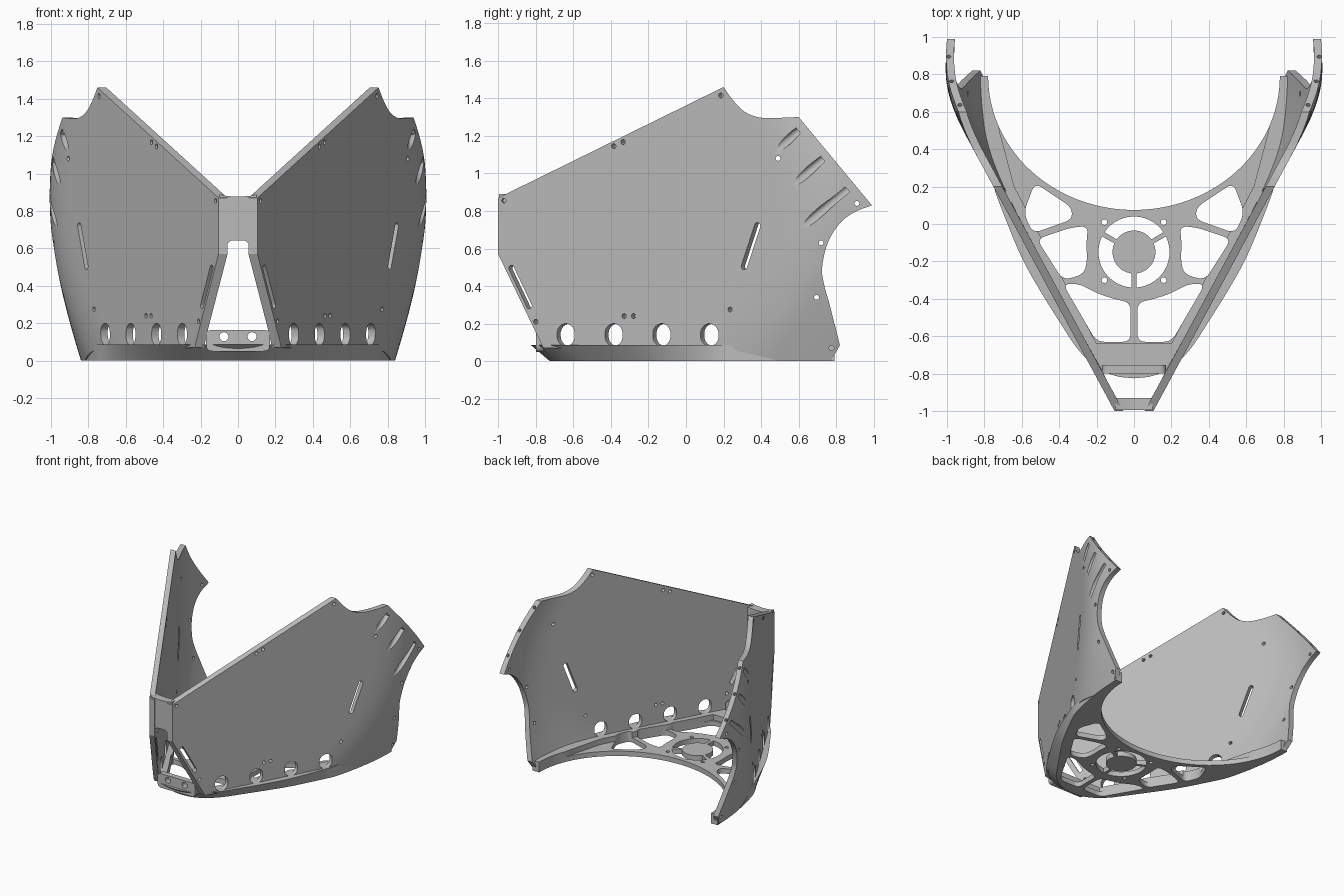
import bpy, bmesh, math
from mathutils import Vector

if "Cube" in bpy.data.objects:
    bpy.data.objects.remove(bpy.data.objects["Cube"], do_unlink=True)

grey = bpy.data.materials.new("plain_grey")
grey.use_nodes = True
grey.diffuse_color = (0.5, 0.5, 0.5, 1)
grey.node_tree.nodes["Principled BSDF"].inputs["Base Color"].default_value = (0.5, 0.5, 0.5, 1)


# ---- helpers ----
def make(name, bm, fix_normals=True):
    if fix_normals:
        bmesh.ops.recalc_face_normals(bm, faces=bm.faces[:])
    mesh = bpy.data.meshes.new(name)
    bm.to_mesh(mesh)
    bm.free()
    mesh.materials.append(grey)
    ob = bpy.data.objects.new(name, mesh)
    bpy.context.collection.objects.link(ob)
    return ob


def prism(bm, ring_a, ring_b):
    a = [bm.verts.new(p) for p in ring_a]
    b = [bm.verts.new(p) for p in ring_b]
    bm.faces.new(a[::-1])
    bm.faces.new(b)
    for i in range(len(a)):
        j = (i + 1) % len(a)
        bm.faces.new((a[i], a[j], b[j], b[i]))


def prism_z(bm, pts, low, high):
    prism(bm, [(x, y, low) for x, y in pts], [(x, y, high) for x, y in pts])


def prism_y(bm, pts, front, back):
    prism(bm, [(x, front, z) for x, z in pts], [(x, back, z) for x, z in pts])


def capsule(bm, a, b, r, axis, near, far):
    """Round-ended prism around the segment a-b, running along axis."""
    axis = axis.normalized()
    d = b - a
    d = d - axis * d.dot(axis)
    u = d.normalized() if d.length > 1e-6 else axis.orthogonal().normalized()
    v = axis.cross(u)
    ring = []
    for centre, start in ((b, -90), (a, 90)):
        for i in range(10):
            t = math.radians(start + 18 * (i + 0.5))
            ring.append(centre + r * (math.cos(t) * u + math.sin(t) * v))
    prism(bm, [p + axis * near for p in ring], [p + axis * far for p in ring])


def rounded(pts, d):
    out = []
    n = len(pts)
    for i in range(n):
        p, q, s = (Vector(pts[k % n]) for k in (i - 1, i, i + 1))
        a = q + (p - q).normalized() * min(d, (p - q).length * 0.45)
        b = q + (s - q).normalized() * min(d, (s - q).length * 0.45)
        for k in range(6):
            t = k / 5
            out.append(tuple(a * (1 - t) ** 2 + q * 2 * t * (1 - t) + b * t * t))
    return out


def spline(pts, steps=5):
    v = [Vector(p) for p in pts]
    v = [v[0] * 2 - v[1]] + v + [v[-1] * 2 - v[-2]]
    out = []
    for i in range(1, len(v) - 2):
        p0, p1, p2, p3 = v[i - 1:i + 3]
        for k in range(steps):
            t = k / steps
            out.append(tuple(0.5 * (2 * p1 + (p2 - p0) * t + (2 * p0 - 5 * p1 + 4 * p2 - p3) * t * t
                                    + (3 * p1 - p0 - 3 * p2 + p3) * t ** 3)))
    return out + [tuple(pts[-1])]


def boolean(ob, cutter, operation):
    cutter.hide_render = True
    m = ob.modifiers.new(cutter.name, 'BOOLEAN')
    m.object, m.operation, m.solver = cutter, operation, 'EXACT'


def bake(ob, cutters):
    dg = bpy.context.evaluated_depsgraph_get()
    mesh = bpy.data.meshes.new_from_object(ob.evaluated_get(dg))
    ob.modifiers.clear()
    ob.data = mesh
    for c in cutters:
        bpy.data.objects.remove(c, do_unlink=True)


def smooth(ob):
    bpy.ops.object.select_all(action='DESELECT')
    ob.select_set(True)
    bpy.context.view_layer.objects.active = ob
    bpy.ops.object.shade_smooth_by_angle(angle=math.radians(25))


# ---- side walls: flat forward, curling inward at the rear and bottom ----
def wall_x(y, z):
    flat = 0.12 + 0.54 * (y + 0.97)
    curl = 0.84 - 0.23 * (0.82 - y) ** 2 + 0.167 * math.sin(math.pi / 2 * z / 0.88)
    k = 0.08
    h = max(k - abs(flat - curl), 0) / k
    return min(flat, curl) - h * h * k / 4


def on_wall(y, z):
    return Vector((wall_x(y, z), y, z))


bm = bmesh.new()
bmesh.ops.create_grid(bm, x_segments=66, y_segments=44, size=1)
for v in bm.verts:
    v.co = on_wall(v.co.x * 1.1, 0.75 + v.co.y * 0.85)
walls = make("side_walls", bm, False)
m = walls.modifiers.new("thickness", 'SOLIDIFY')
m.thickness, m.offset = 0.042, -1

outline = [(-1, 0.57), (-1, 0.87)]
outline += spline([(0.2, 1.46), (0.25, 1.39), (0.31, 1.33), (0.38, 1.3), (0.46, 1.295), (0.6, 1.3)])
outline += spline([(0.99, 0.83), (0.9, 0.795), (0.82, 0.735), (0.755, 0.63), (0.725, 0.5), (0.735, 0.41), (0.76, 0.32)])
outline += [(0.82, 0.085), (0.77, 0), (0.5, 0), (0.3, 0.05), (-0.76, 0.07)]
bm = bmesh.new()
prism(bm, [(-0.2, y, z) for y, z in outline], [(1.4, y, z) for y, z in outline])
trim = make("wall_outline", bm)

# Holes and slots through the walls
normal, side, drill = Vector((0.88, -0.475, 0)), Vector((1, 0, 0)), Vector((0, 0.77, 0.64))
bm = bmesh.new()
for y in (-0.64, -0.385, -0.13, 0.125):
    capsule(bm, on_wall(y, 0.134), on_wall(y, 0.146), 0.054, normal, -0.12, 0.12)
for y1, z1, y2, z2, r in ((0.31, 0.505, 0.38, 0.72, 0.018), (-0.93, 0.495, -0.835, 0.295, 0.016)):
    capsule(bm, on_wall(y1, z1), on_wall(y2, z2), r, normal, -0.12, 0.12)
for y, z in ((-0.97, 0.855), (-0.385, 1.145), (-0.335, 1.167), (0.185, 1.415), (0.49, 1.08), (0.235, 0.275),
             (-0.33, 0.24), (-0.28, 0.24), (-0.8, 0.21), (0.91, 0.84), (0.72, 0.63), (0.695, 0.34), (0.775, 0.07)):
    p = on_wall(y, z)
    capsule(bm, p, p, 0.013, normal if y < 0.4 else side, -0.09, 0.09)
recess = bmesh.new()
for y, z in ((0.6, 1.225), (0.73, 1.075), (0.86, 0.915)):
    p = on_wall(y, z) - side * 0.016
    capsule(recess, p, p, 0.024, drill, -0.4, 0)
    capsule(bm, p, p, 0.012, drill, -0.02, 0.2)
holes = make("wall_holes", bm)
recesses = make("screw_recesses", recess)
boolean(walls, trim, 'INTERSECT')
boolean(walls, holes, 'DIFFERENCE')
boolean(walls, recesses, 'DIFFERENCE')
m = walls.modifiers.new("other_side", 'MIRROR')
m.use_mirror_merge = False
bake(walls, [trim, holes, recesses])
smooth(walls)

# ---- base: crescent plate with an undercut front rim ----
half = spline([(0, -0.825), (0.1, -0.812), (0.2, -0.765), (0.3, -0.67), (0.4, -0.52), (0.5, -0.36),
               (0.6, -0.18), (0.7, 0.06), (0.755, 0.22), (0.81, 0.47), (0.84, 0.79)], 4)
arc = []
for i in range(25):
    t = math.radians(90 * (1 - i / 24))
    arc.append((0.78 * math.sin(t), 0.075 + 0.715 * (1 - math.cos(t))))
right = half + arc
rim = right + [(-x, y) for x, y in right[-2:0:-1]]


def undercut(x, y):
    t = min(max((0.2 - y) / 1.02, 0), 1) if (x, y) not in inner else 0
    return (x * (1 - 0.12 * t), y + 0.1 * t, 0)


inner = set(arc) | {(-x, y) for x, y in arc}
bm = bmesh.new()
prism(bm, [undercut(x, y) for x, y in rim], [(x, y, 0.085) for x, y in rim])
base = make("base_plate", bm)

# Lower the floor between the walls
floor_half = [(0.2, -0.64), (0.64, 0.2), (0.72, 0.5), (0.765, 0.9)]
bm = bmesh.new()
prism_z(bm, floor_half + [(-x, y) for x, y in floor_half[::-1]], 0.04, 0.3)
floor_cut = make("floor_cut", bm)

# Lightening holes, vent ring around the hub, screw holes
openings = [
    [(0.018, -0.63), (0.2, -0.63), (0.38, -0.32), (0.29, -0.32), (0.2, -0.37), (0.11, -0.4), (0.018, -0.42)],
    [(0.245, -0.01), (0.34, -0.02), (0.52, -0.08), (0.38, -0.3), (0.27, -0.27), (0.25, -0.2), (0.255, -0.1)],
    [(0.53, 0.22), (0.335, 0.09), (0.33, 0.025), (0.54, -0.05), (0.59, 0.06)],
]
bm = bmesh.new()
for s in (1, -1):
    for shape in openings:
        prism_z(bm, rounded([(s * x, y) for x, y in shape], 0.045), -0.1, 0.2)
    for y in (0.01, -0.3):
        p = Vector((s * 0.158, y, 0))
        capsule(bm, p, p, 0.015, Vector((0, 0, 1)), -0.1, 0.2)
for k in range(3):
    sector = []
    for r, gap, order in ((0.19, 4, 1), (0.115, 6, -1)):
        angles = [30 + 120 * k + gap + (120 - 2 * gap) * i / 14 for i in range(15)]
        sector += [(r * math.cos(math.radians(a)), -0.15 + r * math.sin(math.radians(a))) for a in angles[::order]]
    prism_z(bm, sector, -0.1, 0.2)
floor_holes = make("floor_holes", bm)
boolean(base, floor_cut, 'DIFFERENCE')
boolean(base, floor_holes, 'DIFFERENCE')
bake(base, [floor_cut, floor_holes])
smooth(base)

# ---- nose bridge joining the walls, with an arched underside ----
arch = [(0.1, 0.57), (0.075, 0.575), (0.066, 0.6), (0.06, 0.625), (0.035, 0.643)]
top = [(0, 0.877), (0.06, 0.88), (0.1, 0.89)]
profile = [(-x, z) for x, z in top[:0:-1]] + top + arch + [(-x, z) for x, z in arch[::-1]]
bm = bmesh.new()
prism_y(bm, profile, -0.995, -0.93)
smooth(make("nose_bridge", bm))

# ---- front bracket with two screw holes ----
bm = bmesh.new()
prism_y(bm, rounded([(-0.17, 0.05), (-0.17, 0.165), (0.17, 0.165), (0.17, 0.05)], 0.035), -0.8, -0.755)
bracket = make("front_bracket", bm)
bm = bmesh.new()
for x in (-0.075, 0.075):
    p = Vector((x, -0.78, 0.128))
    capsule(bm, p, p, 0.024, Vector((0, 1, 0)), -0.1, 0.1)
bracket_holes = make("bracket_holes", bm)
boolean(bracket, bracket_holes, 'DIFFERENCE')
bake(bracket, [bracket_holes])
smooth(bracket)
